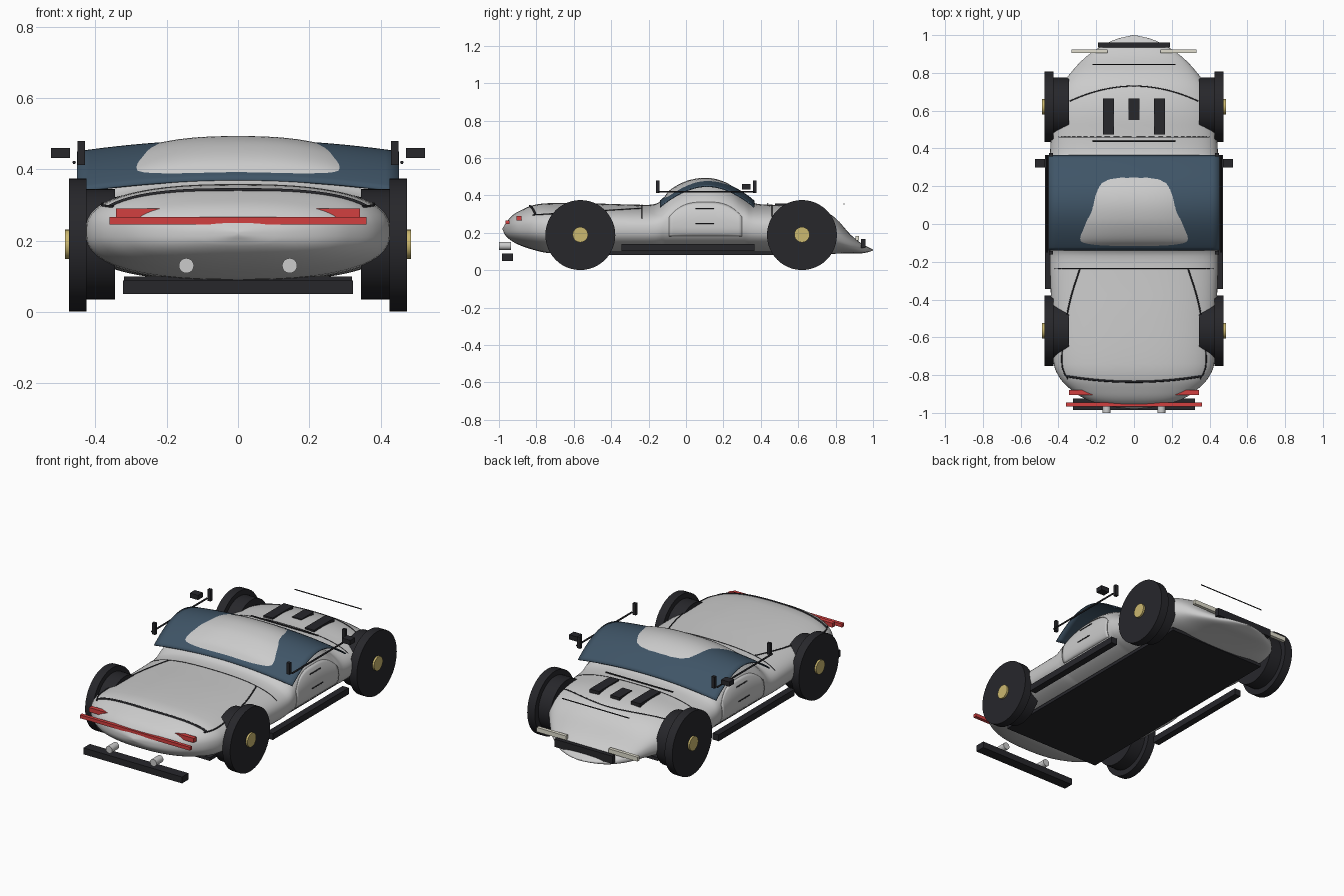
import bpy, math
from math import cos, sin, pi

if "Cube" in bpy.data.objects:
    bpy.data.objects.remove(bpy.data.objects["Cube"])


def mat(name, r, g, b):
    m = bpy.data.materials.new(name)
    m.diffuse_color = (r, g, b, 1)
    m.use_nodes = True
    m.node_tree.nodes["Principled BSDF"].inputs["Base Color"].default_value = m.diffuse_color
    return m


BLACK = mat("black_trim", 0.02, 0.02, 0.024)
GLASS = mat("blue_glass", 0.05, 0.09, 0.135)
RED = mat("red_lens", 0.65, 0.05, 0.05)
GOLD = mat("gold_hub", 0.6, 0.48, 0.16)
CREAM = mat("cream_lens", 0.75, 0.73, 0.62)


def mesh(name, verts, faces, material=None, thick=0):
    me = bpy.data.meshes.new(name)
    me.from_pydata(verts, [], faces)
    ob = bpy.data.objects.new(name, me)
    bpy.context.collection.objects.link(ob)
    if material:
        me.materials.append(material)
    bpy.context.view_layer.objects.active = ob
    bpy.ops.object.select_all(action='DESELECT')
    ob.select_set(True)
    bpy.ops.object.mode_set(mode='EDIT')
    bpy.ops.mesh.select_all(action='SELECT')
    bpy.ops.mesh.normals_make_consistent(inside=False)
    bpy.ops.object.mode_set(mode='OBJECT')
    bpy.ops.object.shade_smooth_by_angle(angle=math.radians(35))
    if thick:
        ob.modifiers.new("thickness", 'SOLIDIFY').thickness = thick
    return ob


def grid(name, nu, nv, f, material=None, thick=0):
    verts = [f(i / nu, j / nv) for i in range(nu + 1) for j in range(nv + 1)]
    w = nv + 1
    faces = [(i * w + j, i * w + j + 1, (i + 1) * w + j + 1, (i + 1) * w + j)
             for i in range(nu) for j in range(nv)]
    return mesh(name, verts, faces, material, thick)


def box(name, x, y, z, material=None):
    v = [(a, b, c) for a in x for b in y for c in z]
    f = [(0, 1, 3, 2), (4, 6, 7, 5), (0, 4, 5, 1), (2, 3, 7, 6), (0, 2, 6, 4), (1, 5, 7, 3)]
    return mesh(name, v, f, material)


def cyl(name, axis, a, b, centre, r, material=None, n=48):
    verts = []
    for t in (a, b):
        for k in range(n):
            p, q = r * cos(2 * pi * k / n), r * sin(2 * pi * k / n)
            verts.append((t, centre[0] + p, centre[1] + q) if axis == 'x'
                         else (centre[0] + p, t, centre[1] + q))
    faces = [(k, (k + 1) % n, n + (k + 1) % n, n + k) for k in range(n)]
    faces += [tuple(range(n)), tuple(range(n, 2 * n))]
    return mesh(name, verts, faces, material)


def rod(name, pts, r, material=BLACK):
    cu = bpy.data.curves.new(name, 'CURVE')
    cu.dimensions = '3D'
    cu.bevel_depth, cu.bevel_resolution = r, 1
    cu.use_fill_caps = True
    s = cu.splines.new('POLY')
    s.points.add(len(pts) - 1)
    for p, q in zip(s.points, pts):
        p.co = (*q, 1)
    cu.materials.append(material)
    ob = bpy.data.objects.new(name, cu)
    bpy.context.collection.objects.link(ob)


# Body stations: y, half width, bottom z, top z
ST = [(-.98, .005, .215, .225), (-.965, .13, .185, .25), (-.93, .25, .155, .292),
      (-.88, .33, .13, .322), (-.82, .39, .11, .347), (-.74, .425, .092, .358),
      (-.5, .435, .085, .357), (-.25, .445, .085, .35), (-.17, .446, .085, .353),
      (-.13, .446, .085, .375), (-.09, .446, .085, .425), (-.03, .446, .085, .463),
      (.03, .446, .085, .485), (.107, .446, .085, .494), (.18, .446, .085, .482),
      (.25, .446, .085, .448), (.31, .446, .085, .395), (.36, .445, .085, .36),
      (.45, .44, .085, .35), (.6, .425, .085, .35), (.72, .39, .085, .325),
      (.8, .335, .088, .278), (.88, .26, .09, .19), (.94, .175, .09, .142),
      (.98, .09, .098, .12), (1.0, .005, .105, .111)]
N = 2.5


def station(y):
    # smooth interpolation between stations
    i = 0
    while i < len(ST) - 2 and y > ST[i + 1][0]:
        i += 1
    a, b = ST[i], ST[i + 1]
    p, n = ST[max(i - 1, 0)], ST[min(i + 2, len(ST) - 1)]
    h = b[0] - a[0]
    t = min(max((y - a[0]) / h, 0), 1)
    out = []
    for k in (1, 2, 3):
        ma = (b[k] - p[k]) / (b[0] - p[0]) * h
        mb = (n[k] - a[k]) / (n[0] - a[0]) * h
        out.append(a[k] * (2*t**3 - 3*t*t + 1) + ma * (t**3 - 2*t*t + t)
                   + b[k] * (3*t*t - 2*t**3) + mb * (t**3 - t*t))
    hw, zb, zt = out
    return hw, zb, zt, min(.235, (zb + zt) / 2)


def surf_z(x, y):
    hw, zb, zt, zm = station(y)
    return zm + (zt - zm) * max(0, 1 - min(1, abs(x) / hw) ** N) ** (1 / N)


def surf_x(y, z):
    hw, zb, zt, zm = station(y)
    h = zt - zm if z > zm else zm - zb
    return hw * max(0, 1 - min(1, abs(z - zm) / h) ** N) ** (1 / N)


# Main body loft
ys = [a[0] + (b[0] - a[0]) * k / 4 for a, b in zip(ST, ST[1:]) for k in range(4)] + [1.0]
R = 64
verts = []
for y in ys:
    hw, zb, zt, zm = station(y)
    for k in range(R):
        c, s = cos(2 * pi * k / R), sin(2 * pi * k / R)
        verts.append((hw * math.copysign(abs(c) ** (2 / N), c), y,
                      zm + (zt - zm if s > 0 else zm - zb) * math.copysign(abs(s) ** (2 / N), s)))
faces = [(i * R + k, i * R + (k + 1) % R, (i + 1) * R + (k + 1) % R, (i + 1) * R + k)
         for i in range(len(ys) - 1) for k in range(R)]
faces += [tuple(range(R)), tuple(range((len(ys) - 1) * R, len(ys) * R))]
mesh("body_shell", verts, faces)
box("underbody_panel", (-.32, .32), (-.72, .72), (.081, .1), BLACK)


# Wraparound glass canopy, pierced by the roof crown
def glass(u, v):
    y, x = -.14 + .505 * u, -.452 + .904 * v
    return (x, y, .372 + .112 * sin(pi * u) ** .9 - .033 * (x / .452) ** 2)


grid("glass_canopy", 32, 24, glass, GLASS, .006)

# Wheels
for sx, side in ((1, "right"), (-1, "left")):
    for y, end in ((-.565, "rear"), (.62, "front")):
        n = f"{end}_{side}"
        cyl(n + "_tyre", 'x', sx * .425, sx * .475, (y, .188), .187, BLACK)
        cyl(n + "_inner_wheel", 'x', sx * .345, sx * .43, (y, .19), .155, BLACK)
        cyl(n + "_hub", 'x', sx * .335, sx * .486, (y, .19), .041, GOLD, 32)

    def bx(name, a, b, y, z, m=None):
        box(f"{side}_{name}", (sx * a, sx * b), y, z, m)

    # Side sill, mirror, rail and posts
    bx("sill", .43, .47, (-.345, .365), (.102, .14), BLACK)
    bx("mirror", .472, .525, (.3, .345), (.432, .46), BLACK)
    for y in (-.152, .367):
        bx("post", .43, .45, (y - .009, y + .009), (.412, .48), BLACK)
    rod(f"{side}_rail", [(sx * .46, -.15, .42), (sx * .46, .365, .42)], .005)

    # Door panel following the body with an arched top
    def door(u, v):
        y = -.09 + .39 * u
        z = .18 + v * (.105 + .08 * (1 - abs(2 * u - 1) ** 3))
        return (sx * (surf_x(y, z) + .004), y, z)
    grid(f"{side}_door", 20, 12, door, None, .004)
    for z, a, b in ((.33, .05, .15), (.25, .05, .15)):
        rod(f"{side}_door_trim", [(sx * (surf_x(y, z) + .005), y, z) for y in (a, .1, b)], .003)

    # Lamps and exhaust
    bx("tail_lamp", .2, .343, (-.905, -.88), (.265, .291), RED)
    bx("headlamp", .14, .33, (.905, .925), (.158, .184), CREAM)
    cyl(f"{side}_exhaust", 'y', -1.0, -.935, (sx * .145, .13), .021)
    bx("hood_vent", .105, .165, (.475, .665), (.335, .357), BLACK)
    # Boot side seam
    pts = [(sx * surf_x(y, z), y, z) for y, z in
           [(-.82 + .58 * k / 20, .295 + .035 * k / 20) for k in range(21)]]
    rod(f"{side}_boot_seam", pts, .004)

# Rear bar, diffuser, front grille and middle vent
box("tail_light_bar", (-.36, .36), (-.965, -.945), (.246, .266), RED)
box("rear_diffuser", (-.323, .323), (-.985, -.925), (.05, .088), BLACK)
box("front_grille", (-.19, .19), (.935, .96), (.12, .166), BLACK)
box("middle_hood_vent", (-.03, .03), (.55, .665), (.335, .357), BLACK)


# Panel seams lying on the body
def seam(name, y0, bow, w, r):
    pts = []
    for k in range(41):
        x = w * (k / 20 - 1)
        y = y0 - bow * (x / w) ** 2
        pts.append((x, y, surf_z(x, y)))
    rod(name, pts, r)


seam("boot_edge_seam", -.835, -.03, .36, .006)
seam("boot_front_seam", -.235, 0, .42, .002)
seam("hood_front_seam", .73, .08, .34, .003)
seam("cowl_seam", .46, 0, .4, .002)

# Thin cross rods
rod("cowl_rod", [(-.22, .437, .355), (.22, .437, .355)], .004)
rod("front_cross_rod", [(-.22, .845, .355), (.22, .845, .355)], .003)
